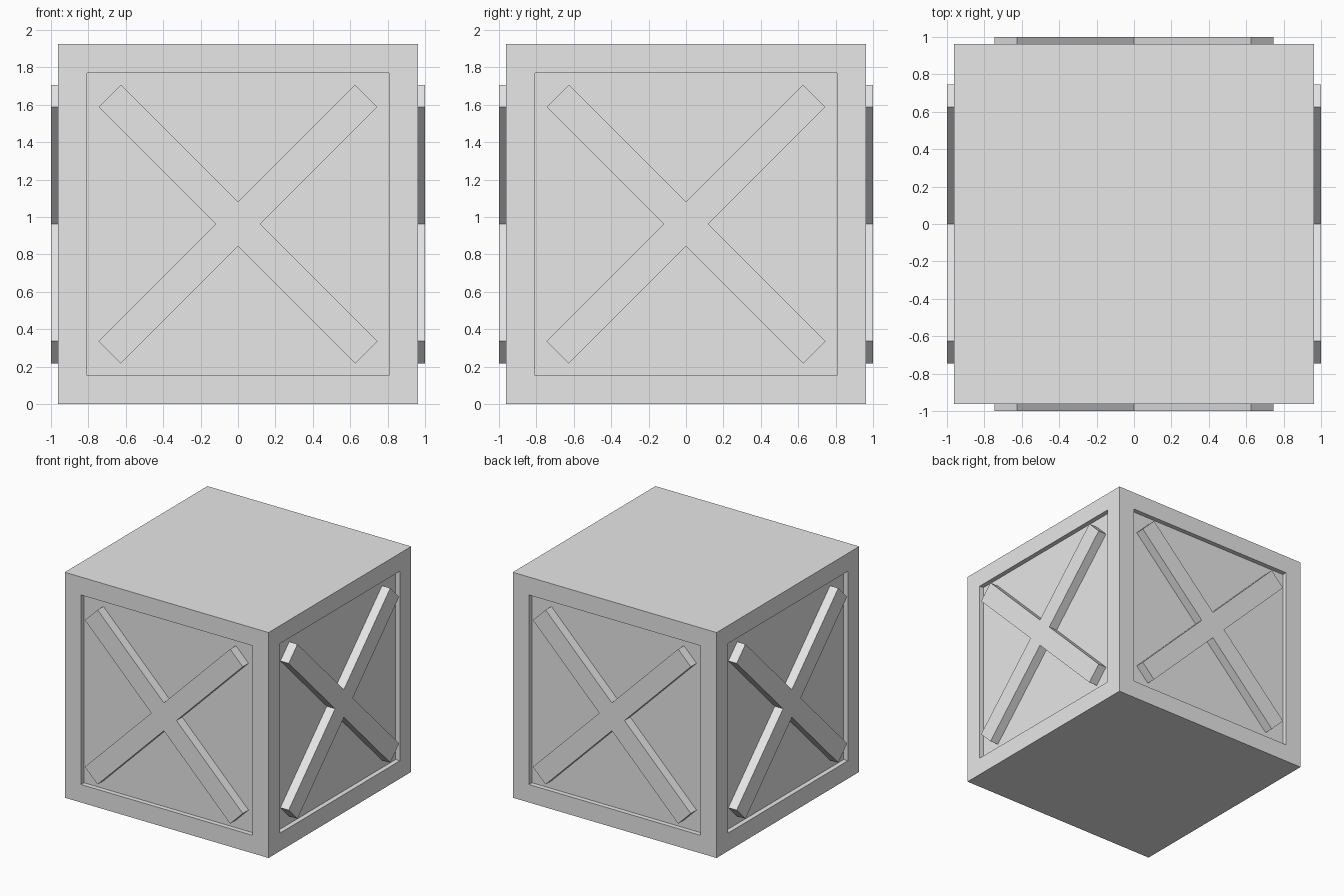
import bpy, bmesh, math
from mathutils import Matrix, Vector

if "Cube" in bpy.data.objects:
    bpy.data.objects.remove(bpy.data.objects["Cube"])

HALF = 0.962      # half size of the box
PANEL = 0.745     # half size of each recessed side panel
DEPTH = 0.04      # recess depth, also how far the braces stand out
NOTCH = 0.119     # centre to inner corner of the cross

grey = bpy.data.materials.new("light_grey")
grey.diffuse_color = (0.8, 0.8, 0.8, 1)
grey.use_nodes = True
grey.node_tree.nodes["Principled BSDF"].inputs["Base Color"].default_value = grey.diffuse_color


def finish(name, bm):
    bmesh.ops.recalc_face_normals(bm, faces=bm.faces[:])
    mesh = bpy.data.meshes.new(name)
    bm.to_mesh(mesh)
    bm.free()
    mesh.materials.append(grey)
    obj = bpy.data.objects.new(name, mesh)
    bpy.context.collection.objects.link(obj)
    return obj


# Box with a recessed panel in each of its four sides
bm = bmesh.new()
bmesh.ops.create_cube(bm, size=2 * HALF, matrix=Matrix.Translation((0, 0, HALF)))
bm.normal_update()
for face in [f for f in bm.faces if abs(f.normal.z) < 0.5]:
    inward = -face.normal.copy()
    bmesh.ops.inset_individual(bm, faces=[face], thickness=HALF - PANEL)
    # A zero-width inset makes the walls of the recess
    bmesh.ops.inset_individual(bm, faces=[face], thickness=0.0)
    bmesh.ops.translate(bm, verts=face.verts[:], vec=inward * DEPTH)
finish("crate_box", bm)


# Diagonal cross brace: one arm outline turned four times, then extruded
def cross_brace(name, angle):
    bm = bmesh.new()
    arm = [Vector((NOTCH, 0, 0)),
           Vector((PANEL, 0, PANEL - NOTCH)),
           Vector((PANEL - NOTCH, 0, PANEL))]
    outline = [bm.verts.new(Matrix.Rotation(-i * math.pi / 2, 3, 'Y') @ p)
               for i in range(4) for p in arm]
    face = bm.faces.new(outline)
    out = bmesh.ops.extrude_face_region(bm, geom=[face])["geom"]
    bmesh.ops.translate(bm, vec=(0, -2 * DEPTH + 0.002, 0),
                        verts=[v for v in out if isinstance(v, bmesh.types.BMVert)])
    place = (Matrix.Translation((0, 0, HALF)) @ Matrix.Rotation(angle, 4, 'Z')
             @ Matrix.Translation((0, -HALF + DEPTH, 0)))
    bm.transform(place)
    finish(name, bm)


for i, side in enumerate(("front", "right", "back", "left")):
    cross_brace(side + "_cross_brace", i * math.pi / 2)
